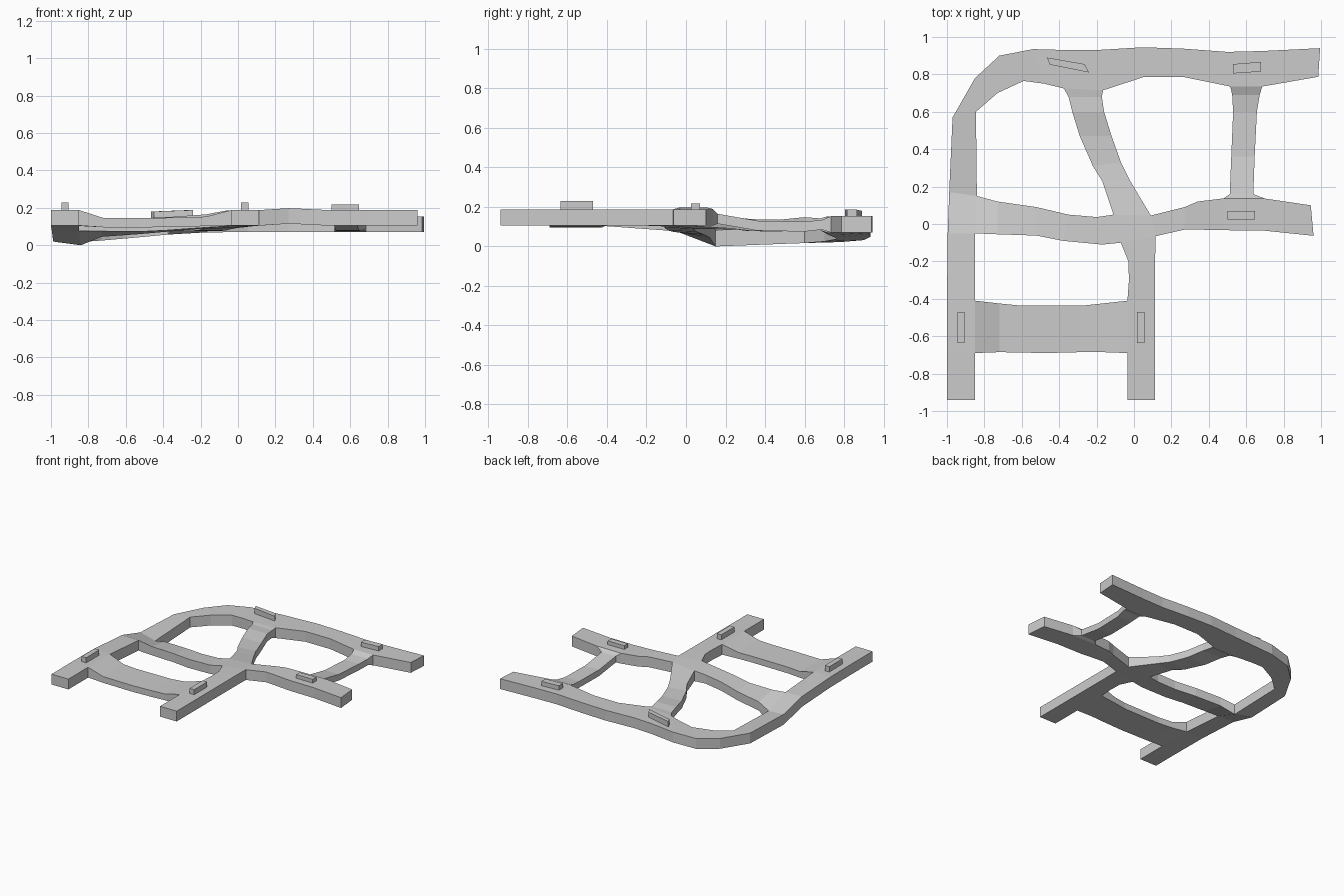
import bpy, bmesh

bm = bmesh.new()
points = {}   # plan position -> (top vertex, bottom vertex)
quads = []


def point(x, y, z, t):
    """Shared top/bottom vertex pair, so joining beams weld together."""
    key = (round(x, 3), round(y, 3))
    if key not in points:
        points[key] = (bm.verts.new((x, y, z)), bm.verts.new((x, y, z - t)))
    return key


def strip(stations, thick=0.083):
    """Beam from stations: left x, y, right x, y, left top, right top."""
    prev = None
    for lx, ly, rx, ry, zl, zr in stations:
        cur = (point(lx, ly, zl, thick), point(rx, ry, zr, thick))
        if prev:
            quads.append((prev[0], prev[1], cur[1], cur[0]))
        prev = cur


# outer rail: up the left side, round the corner, along the back
strip([(-1, -.94, -.85, -.94, .188, .188),
       (-1, -.69, -.85, -.69, .188, .188),
       (-1, -.41, -.85, -.41, .186, .186),
       (-.996, -.05, -.85, -.05, .164, .16),
       (-.988, .17, -.84, .15, .103, .083),
       (-.97, .57, -.845, .6, .1, .1),
       (-.85, .78, -.73, .70, .105, .108),
       (-.72, .90, -.59, .765, .115, .12),
       (-.54, .935, -.48, .75, .132, .13),
       (-.36, .93, -.375, .725, .145, .14),
       (-.2, .93, -.165, .715, .152, .152),
       (.05, .945, .05, .785, .153, .153),
       (.27, .937, .27, .785, .153, .153),
       (.5, .92, .515, .735, .153, .153),
       (.69, .925, .685, .735, .153, .153),
       (.995, .94, .985, .787, .153, .153)])
# inner front leg up to the hub
strip([(-.035, -.94, .113, -.94, .188, .188),
       (-.035, -.69, .113, -.69, .188, .188),
       (-.035, -.41, .113, -.41, .188, .188),
       (-.027, -.3, .113, -.3, .188, .188),
       (-.03, -.2, .113, -.2, .188, .188),
       (-.07, -.1, .115, -.065, .184, .188),
       (-.11, .05, .09, .045, .172, .186)])
# right arm
strip([(.09, .045, .115, -.065, .186, .188),
       (.27, .09, .27, -.03, .198, .198),
       (.34, .12, .34, -.03, .195, .195),
       (.48, .137, .48, -.033, .188, .188),
       (.7, .136, .7, -.036, .188, .188),
       (.945, .1, .96, -.063, .188, .188)])
# left arm, twisted down into the rail
strip([(-.84, .15, -.85, -.05, .083, .16),
       (-.73, .12, -.73, -.055, .115, .145),
       (-.52, .09, -.52, -.062, .13, .143),
       (-.35, .05, -.38, -.09, .145, .15),
       (-.2, .037, -.17, -.11, .158, .165),
       (-.11, .05, -.07, -.1, .172, .184)], .07)
# front cross bar
strip([(-.85, -.41, -.85, -.69, .186, .188),
       (-.72, -.425, -.72, -.685, .146, .146),
       (-.6, -.437, -.47, -.69, .146, .146),
       (-.28, -.437, -.28, -.685, .148, .148),
       (-.17, -.425, -.17, -.685, .153, .153),
       (-.035, -.41, -.035, -.69, .188, .188)], .05)
# diagonal link
strip([(-.11, .05, .09, .045, .172, .186),
       (-.17, .23, -.02, .23, .15, .15),
       (-.22, .31, -.07, .33, .138, .138),
       (-.29, .47, -.12, .47, .135, .135),
       (-.33, .6, -.16, .6, .148, .148),
       (-.35, .68, -.172, .68, .142, .142),
       (-.375, .725, -.165, .715, .14, .152)], .06)
# right link
strip([(.48, .137, .7, .136, .188, .188),
       (.512, .16, .638, .16, .165, .165),
       (.52, .36, .645, .36, .13, .13),
       (.53, .6, .657, .6, .125, .125),
       (.525, .69, .672, .69, .135, .135),
       (.515, .735, .685, .735, .153, .153)], .05)

# close the top, the underside and every open edge
edges = {(q[i], q[(i + 1) % 4]) for q in quads for i in range(4)}
for q in quads:
    bm.faces.new([points[k][0] for k in q])
    bm.faces.new([points[k][1] for k in reversed(q)])
for a, b in edges:
    if (b, a) not in edges:
        bm.faces.new((points[a][0], points[a][1], points[b][1], points[b][0]))
bm.normal_update()


def add_object(name, mesh_bm):
    mesh = bpy.data.meshes.new(name)
    mesh_bm.to_mesh(mesh)
    mesh_bm.free()
    bpy.context.collection.objects.link(bpy.data.objects.new(name, mesh))


add_object("track_frame", bm)


def pad(name, corners, base, tops):
    """Raised block with its own top heights."""
    b = bmesh.new()
    lo = [b.verts.new((x, y, base)) for x, y in corners]
    hi = [b.verts.new((x, y, z)) for (x, y), z in zip(corners, tops)]
    b.faces.new(lo[::-1])
    b.faces.new(hi)
    for i in range(4):
        j = (i + 1) % 4
        b.faces.new((lo[i], lo[j], hi[j], hi[i]))
    add_object(name, b)


def box(x0, x1, y0, y1):
    return [(x0, y0), (x1, y0), (x1, y1), (x0, y1)]


# marker pads
pad("left_rail_pad", box(-.945, -.905, -.635, -.47), .17, [.229] * 4)
pad("inner_leg_pad", box(.015, .055, -.635, -.47), .17, [.229] * 4)
pad("right_arm_pad", box(.5, .647, .025, .07), .17, [.218] * 4)
pad("back_right_pad", [(.53, .805), (.68, .815), (.68, .867), (.53, .855)], .13, [.188] * 4)
pad("back_corner_pad", [(-.45, .852), (-.24, .81), (-.265, .855), (-.465, .89)],
    .12, [.18, .188, .188, .18])
